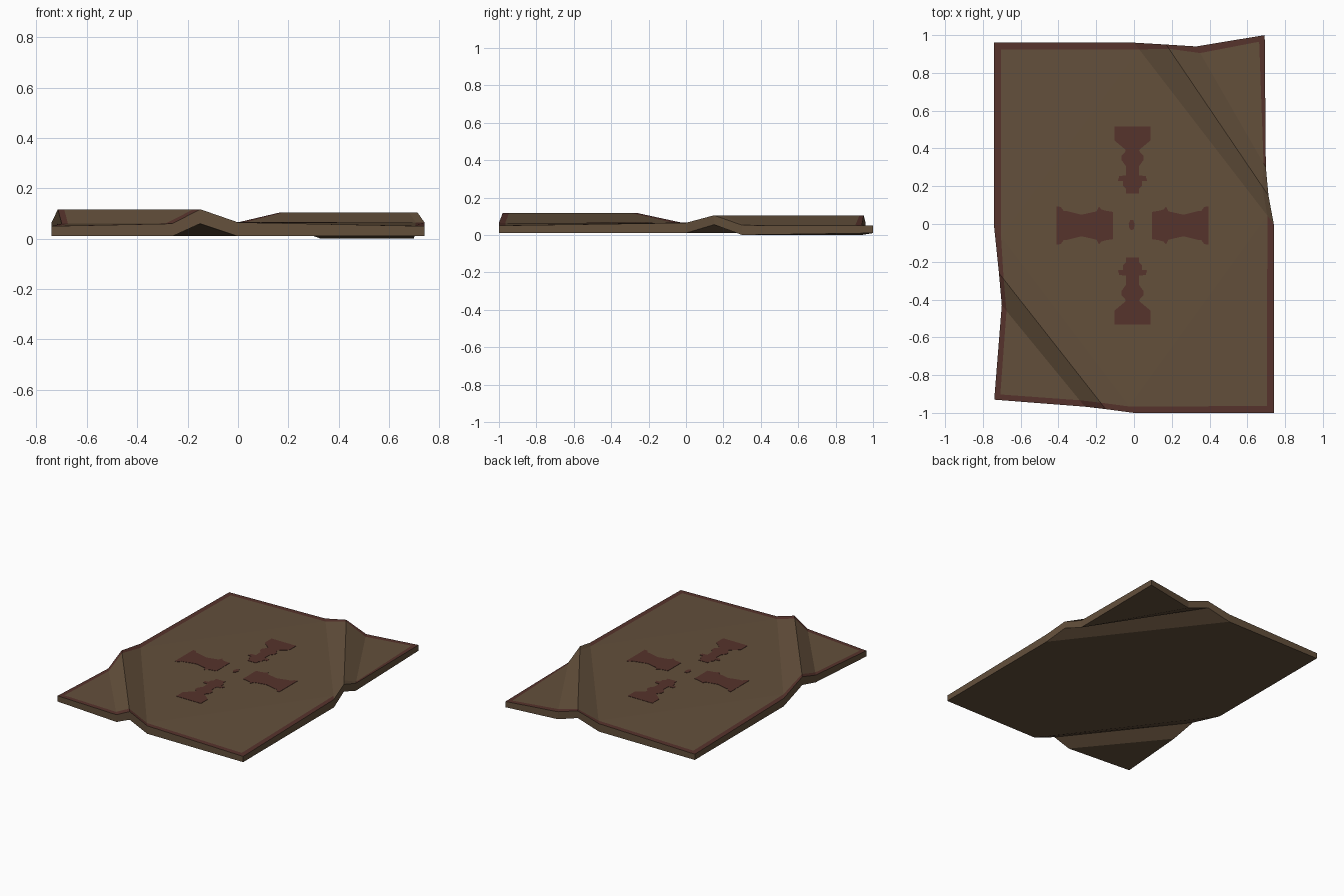
import bpy, bmesh
from mathutils import Vector

if "Cube" in bpy.data.objects:
    bpy.data.objects.remove(bpy.data.objects["Cube"])


def material(name, rgb):
    m = bpy.data.materials.new(name)
    m.diffuse_color = (*rgb, 1)
    m.use_nodes = True
    m.node_tree.nodes["Principled BSDF"].inputs["Base Color"].default_value = m.diffuse_color
    return m


BROWN = material("brown_wool", (0.125, 0.079, 0.044))
RED = material("dark_red_wool", (0.094, 0.033, 0.025))


def new_object(name, bm, mats):
    bmesh.ops.recalc_face_normals(bm, faces=bm.faces[:])
    me = bpy.data.meshes.new(name)
    bm.to_mesh(me)
    bm.free()
    for m in mats:
        me.materials.append(m)
    ob = bpy.data.objects.new(name, me)
    bpy.context.collection.objects.link(ob)
    return ob


# --- Rug: diagonal crease lines, (upper-left end, lower-right end, top z, bottom z)
CREASES = [
    ((-0.70, -0.43), (-0.26, -0.967), 0.060, 0.010),
    ((-0.715, -0.26), (-0.15, -0.98), 0.117, 0.060),
    ((-0.74, -0.02), (0.0, -1.0), 0.065, 0.010),
    ((0.0, 0.96), (0.74, 0.0), 0.065, 0.010),
    ((0.17, 0.95), (0.712, 0.15), 0.105, 0.055),
    ((0.33, 0.94), (0.698, 0.30), 0.052, 0.0),
]
CORNERS = {"BL": (-0.74, -0.93), "TL": (-0.74, 0.96),
           "BR": (0.74, -1.0), "TR": (0.692, 1.0)}
LOOP = ["BL", "a0", "a1", "a2", "TL", "a3", "a4", "a5",
        "TR", "b5", "b4", "b3", "BR", "b2", "b1", "b0"]
WIDTH = {"a4": 0.022, "a5": 0.035, "b5": 0.012, "TR": 0.03, "BL": 0.03, "a0": 0.025, "a1": 0.025}
PLAIN = {("b5", "b4"), ("b4", "b3")}      # rim stretches without a red border

top, low, inner = {}, {}, {}
for i, (a, b, zt, zb) in enumerate(CREASES):
    A, B = Vector((*a, zt)), Vector((*b, zt))
    top[f"a{i}"], top[f"b{i}"] = A, B
    low[f"a{i}"], low[f"b{i}"] = Vector((*a, zb)), Vector((*b, zb))
    d = B - A
    # the border keeps its width while its inner points stay on the crease
    ra, rb = (abs(d.x), abs(d.y)) if i < 3 else (abs(d.y), abs(d.x))
    inner[f"a{i}"] = A + d * (WIDTH.get(f"a{i}", 0.036) / ra)
    inner[f"b{i}"] = B - d * (WIDTH.get(f"b{i}", 0.034) / rb)
for k, p in CORNERS.items():
    top[k], low[k] = Vector((*p, 0.05)), Vector((*p, 0.01))
for k in CORNERS:
    j = LOOP.index(k)
    u = (top[LOOP[j - 1]] - top[k]).normalized()
    v = (top[LOOP[(j + 1) % 16]] - top[k]).normalized()
    inner[k] = top[k] + (u + v) * WIDTH.get(k, 0.036)

bm = bmesh.new()
T, L, I = ({k: bm.verts.new(p) for k, p in d.items()} for d in (top, low, inner))
for j, k in enumerate(LOOP):
    n = LOOP[(j + 1) % 16]
    bm.faces.new((T[k], L[k], L[n], T[n]))             # side
    f = bm.faces.new((T[k], T[n], I[n], I[k]))         # woven border
    f.material_index = 0 if (k, n) in PLAIN else 1
panels = [("BL", "a0", "b0"), ("a2", "TL", "a3"), ("b3", "BR", "b2"), ("a5", "TR", "b5")]
panels += [(f"a{i}", f"a{i+1}", f"b{i+1}", f"b{i}") for i in range(5)]
for p in panels:
    bm.faces.new([I[k] for k in p])
    bm.faces.new([L[k] for k in p])
new_object("rug", bm, [BROWN, RED])


# --- Woven motifs: thin plates from (distance from centre, half width) profiles
CX, CY, Z0, Z1 = -0.008, -0.008, 0.0645, 0.067


def plate(name, pts):
    bm = bmesh.new()
    f = bm.faces.new([bm.verts.new((CX + x, CY + y, Z0)) for x, y in pts])
    r = bmesh.ops.extrude_face_region(bm, geom=[f])
    for v in r["geom"]:
        if isinstance(v, bmesh.types.BMVert):
            v.co.z = Z1
    new_object(name, bm, [RED])


LONG = [(0.17, 0.035), (0.195, 0.035), (0.21, 0.05), (0.235, 0.05), (0.237, 0.077),
        (0.262, 0.07), (0.265, 0.035), (0.315, 0.035), (0.345, 0.057), (0.37, 0.057),
        (0.385, 0.042), (0.40, 0.035), (0.45, 0.095), (0.525, 0.095)]
WIDE = [(0.102, 0.072), (0.14, 0.078), (0.165, 0.085), (0.178, 0.1), (0.19, 0.075),
        (0.27, 0.057), (0.35, 0.077), (0.365, 0.078), (0.38, 0.098), (0.402, 0.102)]
for s, ns, nw in ((1, "back", "right"), (-1, "front", "left")):
    plate(f"{ns}_motif", [(w, s * d) for d, w in LONG] + [(-w, s * d) for d, w in LONG[::-1]])
    plate(f"{nw}_motif", [(s * d, w) for d, w in WIDE] + [(s * d, -w) for d, w in WIDE[::-1]])
plate("centre_dot", [(-0.018, -0.01), (-0.008, -0.025), (0.006, -0.02), (0.012, 0.005),
                     (0.004, 0.028), (-0.012, 0.028), (-0.02, 0.01)])
